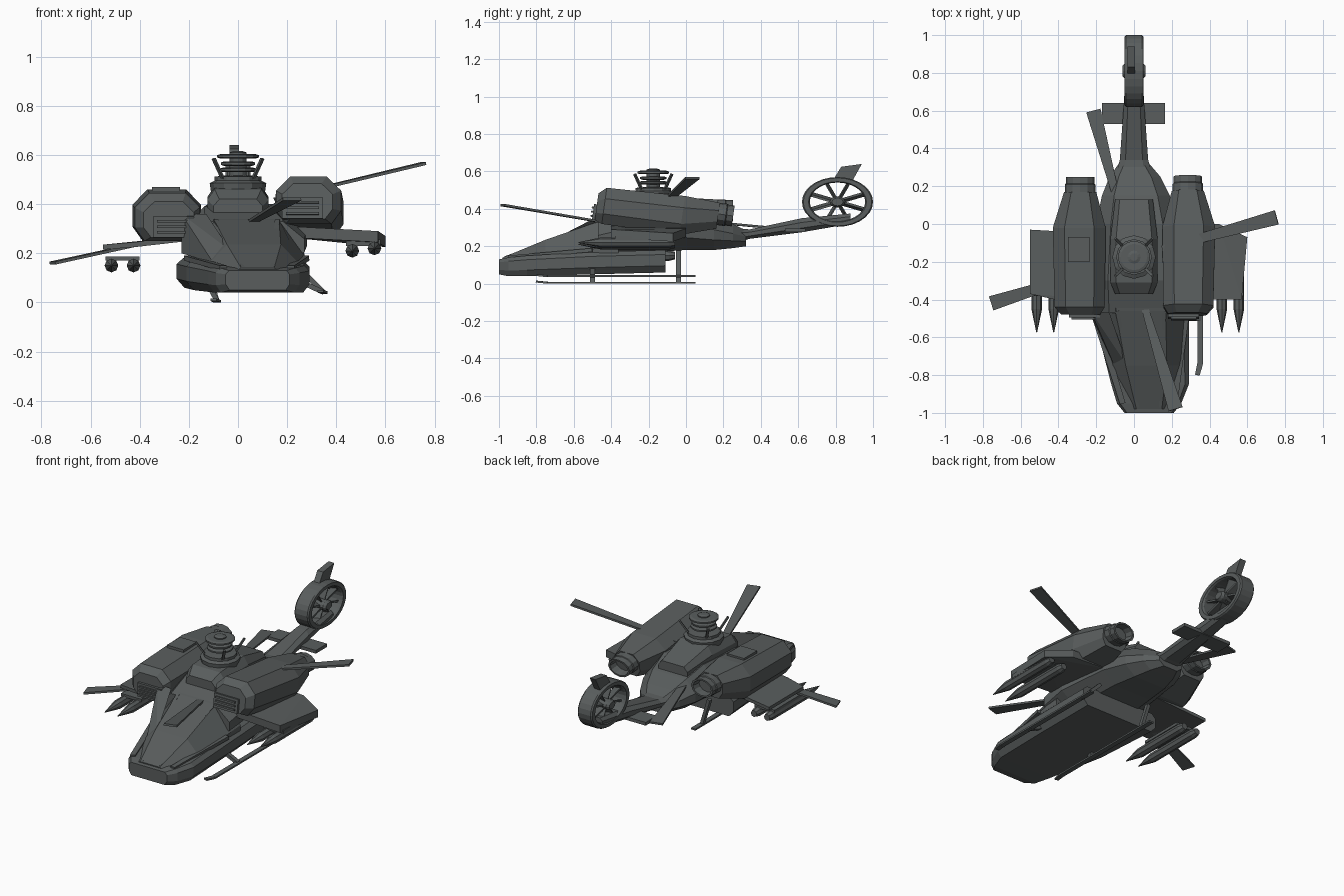
import bpy, bmesh, math
from mathutils import Vector, Matrix

default = bpy.data.objects.get("Cube")
if default:
    bpy.data.objects.remove(default, do_unlink=True)

grey = bpy.data.materials.new("dark_slate_grey")
grey.use_nodes = True
colour = (0.1, 0.11, 0.11, 1)
grey.diffuse_color = colour
grey.node_tree.nodes["Principled BSDF"].inputs["Base Color"].default_value = colour


def finish(name, bm, matrix=None):
    bmesh.ops.recalc_face_normals(bm, faces=bm.faces)
    mesh = bpy.data.meshes.new(name)
    bm.to_mesh(mesh)
    bm.free()
    mesh.materials.append(grey)
    obj = bpy.data.objects.new(name, mesh)
    if matrix:
        obj.matrix_world = matrix
    bpy.context.scene.collection.objects.link(obj)
    return obj


def skin(name, rings, loop=False, matrix=None):
    """Join equal rings of points into one surface."""
    bm = bmesh.new()
    rows = [[bm.verts.new(p) for p in ring] for ring in rings]
    n = len(rows[0])
    pairs = list(zip(rows, rows[1:]))
    if loop:
        pairs.append((rows[-1], rows[0]))
    for a, b in pairs:
        for i in range(n):
            j = (i + 1) % n
            bm.faces.new((a[i], a[j], b[j], b[i]))
    if not loop:
        bm.faces.new(rows[0])
        bm.faces.new(rows[-1])
    return finish(name, bm, matrix)


def body(name, sections, top=(.2, .3), low=(.2, .3), matrix=None):
    """Chamfered body lofted along y; section = y, x0, x1, z0, z1."""
    rings = []
    for y, x0, x1, z0, z1 in sections:
        w, h = x1 - x0, z1 - z0
        tx, tz, lx, lz = top[0] * w, top[1] * h, low[0] * w, low[1] * h
        rings.append([(x0 + lx, y, z0), (x1 - lx, y, z0), (x1, y, z0 + lz), (x1, y, z1 - tz),
                      (x1 - tx, y, z1), (x0 + tx, y, z1), (x0, y, z1 - tz), (x0, y, z0 + lz)])
    return skin(name, rings, matrix=matrix)


def lathe(name, profile, place, axis="Z", sides=16, loop=False, scale=(1, 1, 1)):
    """Turn (radius, height) pairs about an axis."""
    turn = {"Z": Matrix(), "X": Matrix.Rotation(math.pi / 2, 4, "Y"),
            "Y": Matrix.Rotation(-math.pi / 2, 4, "X")}[axis]
    rings = [[(r * math.cos(math.tau * i / sides), r * math.sin(math.tau * i / sides), h)
              for i in range(sides)] for r, h in profile]
    matrix = Matrix.Translation(place) @ Matrix.Diagonal((*scale, 1)) @ turn
    return skin(name, rings, loop=loop, matrix=matrix)


def hull(name, points, matrix=None):
    bm = bmesh.new()
    for p in points:
        bm.verts.new(p)
    bmesh.ops.convex_hull(bm, input=bm.verts)
    return finish(name, bm, matrix)


def box(name, low, high, matrix=None):
    span = list(zip(low, high))
    return hull(name, [(x, y, z) for x in span[0] for y in span[1] for z in span[2]], matrix)


def beam(name, start, end, w0, w1, thick):
    """Tapered flat bar between two points."""
    start, end = Vector(start), Vector(end)
    along = (end - start).normalized()
    side = along.cross(Vector((0, 0, 1))).normalized()
    up = side.cross(along) * thick / 2
    return hull(name, [p + side * s * w / 2 + up * u for p, w in ((start, w0), (end, w1))
                       for s in (-1, 1) for u in (-1, 1)])


def plate(name, outline, thick):
    return hull(name, [(x, y, z + dz) for x, y, z in outline for dz in (0, thick)])


# Nose tub, canopy and main fuselage, slewed slightly toward +x at the nose
body("nose_tub", [(-1, -.05, .21, .05, .13), (-.95, -.09, .25, .04, .14),
                  (-.85, -.12, .29, .04, .15), (-.5, -.21, .29, .05, .17),
                  (-.11, -.25, .28, .06, .18)], (.05, .2), (.06, .3))
body("canopy", [(-.98, -.04, .2, .1, .14), (-.75, -.13, .26, .11, .235),
                (-.46, -.2, .27, .13, .335), (-.36, -.2, .27, .13, .36)], (.22, .7), (.02, .1))
body("fuselage", [(-.47, -.22, .27, .15, .33), (-.3, -.23, .28, .16, .39),
                  (0, -.2, .23, .18, .4), (.15, -.17, .19, .18, .36),
                  (.25, -.13, .14, .19, .32), (.32, -.08, .08, .2, .285)], (.18, .4), (.2, .3))

# Canopy frame strips and sill guards
for x0, x1 in ((.02, -.09), (.14, .16)):
    beam("canopy_frame", (x0, -.97, .14), (x1, -.46, .333), .015, .02, .01)
for x0, x1 in ((-.06, -.2), (.215, .27)):
    beam("sill_guard", (x0, -.95, .14), (x1, -.5, .18), .03, .04, .02)
hull("cheek_panel", [(-.23, -.48, .2), (-.23, -.46, .36), (-.13, -.47, .36),
                     (-.03, -.76, .21), (-.1, -.76, .16), (-.16, -.6, .27)])

# Upper deck under the rotor
body("rotor_deck", [(-.37, -.1, .1, .34, .42), (-.31, -.125, .125, .34, .46),
                    (-.08, -.125, .125, .34, .475), (.13, -.1, .1, .34, .42)], (.12, .35), (0, 0))

# Engines: mirrored, the +x one knocked upward at its front
tilt = (Matrix.Translation((0, .05, .36)) @ Matrix.Rotation(math.radians(-8), 4, "X")
        @ Matrix.Translation((0, -.05, -.36)))
for side, matrix in ((-1, Matrix()), (1, tilt)):
    def spread(a, b):
        return sorted((side * a, side * b))
    body("engine_pod", [(y, *spread(a, b), z0, z1) for y, a, b, z0, z1 in (
        (-.48, .18, .385, .265, .41), (-.44, .155, .42, .25, .445), (-.02, .15, .43, .25, .46),
        (.17, .2, .37, .31, .45))], (.22, .3), (.15, .28), matrix)
    a, b = spread(.18, .345)
    box("intake_frame", (a, -.495, .265), (b, -.46, .35), matrix)
    for z in (.285, .308, .331):
        box("intake_slat", (a + .015, -.505, z - .005), (b - .015, -.485, z + .005), matrix)
    nozzle = lathe("exhaust_nozzle", [(.08, .14), (.08, .21), (.075, .215), (.075, .25),
                                      (.062, .25), (.055, .2)], (side * .285, 0, .39), "Y", 12,
                   scale=(1, 1, .75))
    nozzle.matrix_world = matrix @ nozzle.matrix_world
box("engine_hatch", (-.35, -.2, .45), (-.235, -.07, .47))

# Stub wings and the rockets under them
plate("right_stub_wing", [(-.2, -.05, .25), (-.55, -.03, .215), (-.55, -.37, .215),
                          (-.42, -.4, .225), (-.2, -.4, .25)], .02)
plate("left_stub_wing", [(.2, 0, .265), (.45, 0, .25), (.6, -.07, .225),
                         (.57, -.4, .245), (.2, -.4, .265)], .045)
for x, z in ((-.515, .15), (-.425, .15), (.465, .21), (.555, .22)):
    lathe("rocket", [(.02, -.06), (.028, -.09), (.028, -.45), (.02, -.49), (.002, -.575)],
          (x, 0, z), "Y", 8)
box("right_rocket_rack", (-.54, -.38, .17), (-.4, -.1, .187))
box("left_rocket_rack", (.44, -.38, .23), (.58, -.1, .255))

# Landing skids with struts
for x, z, reach in ((-.085, .005, -.05), (.35, .04, -.13)):
    beam("skid", (x, .05, z), (x, -.74, z), .03, .03, .01)
    beam("skid_tip", (x, -.74, z), (x - .015, -.8, z + .006), .03, .025, .01)
    for y, top in ((-.5, .1), (-.04, .17)):
        beam("skid_strut", (x, y, z), (x + reach, y, top), .025, .025, .02)

# Tail boom, stabiliser and fin
body("tail_boom", [(.24, -.1, .1, .21, .3), (.34, -.075, .075, .24, .29),
                   (.62, -.055, .055, .275, .35), (.88, -.04, .04, .32, .375)])
box("stabiliser", (-.17, .53, .275), (.165, .64, .295))
hull("tail_fin", [(x, y, z) for x in (-.035, .005) for y, z in
                  ((.79, .56), (.83, .625), (.94, .64), (.89, .55))])

# Ducted tail rotor
hub = Vector((0, .81, .437))
squash = (1, 1, .7)
lathe("tail_duct", [(.183, -.05), (.19, -.042), (.19, .042), (.183, .05), (.155, .05),
                    (.148, .04), (.148, -.04), (.155, -.05)], hub, "X", 28, True, squash)
lathe("tail_hub", [(.03, -.06), (.042, -.045), (.042, .045), (.03, .06)], hub, "X", 12, scale=squash)
for i in range(8):
    angle = math.tau * (i + .5) / 8
    radial = Vector((0, math.cos(angle), .7 * math.sin(angle)))
    across = Vector((.025, -.007 * math.sin(angle), .007 * math.cos(angle)))
    hull("tail_rotor_blade", [hub + radial * r + across * s + Vector((0, 0, t))
                              for r in (.03, .15) for s in (-1, 1) for t in (-.006, .006)])

# Rotor mast and hub
mast = (0, -.175, 0)
lathe("mast_base", [(.11, .45), (.115, .485), (.095, .495), (.095, .512), (.05, .516)], mast, sides=12)
lathe("mast", [(.035, .5), (.035, .61), (.02, .615)], mast, sides=12)
for r, z in ((.075, .53), (.07, .555), (.085, .585)):
    lathe("hub_disc", [(r - .015, z), (r, z + .005), (r, z + .014), (r - .015, z + .019)], mast)
for i in range(4):
    out = Vector((math.cos(math.tau * (i + .5) / 4), math.sin(math.tau * (i + .5) / 4), 0))
    centre = Vector(mast)
    beam("hub_link", centre + out * .085 + Vector((0, 0, .5)),
         centre + out * .14 + Vector((0, 0, .585)), .015, .015, .01)

# Broken main rotor blades
for root, tip in (((-.25, -.26, .27), (-.755, -.42, .16)), ((.05, -.42, .325), (.22, -.98, .42)),
                  ((.15, -.13, .42), (.755, .035, .565)), ((-.09, .13, .33), (-.215, .6, .285))):
    beam("rotor_blade", root, tip, .035, .078, .012)
